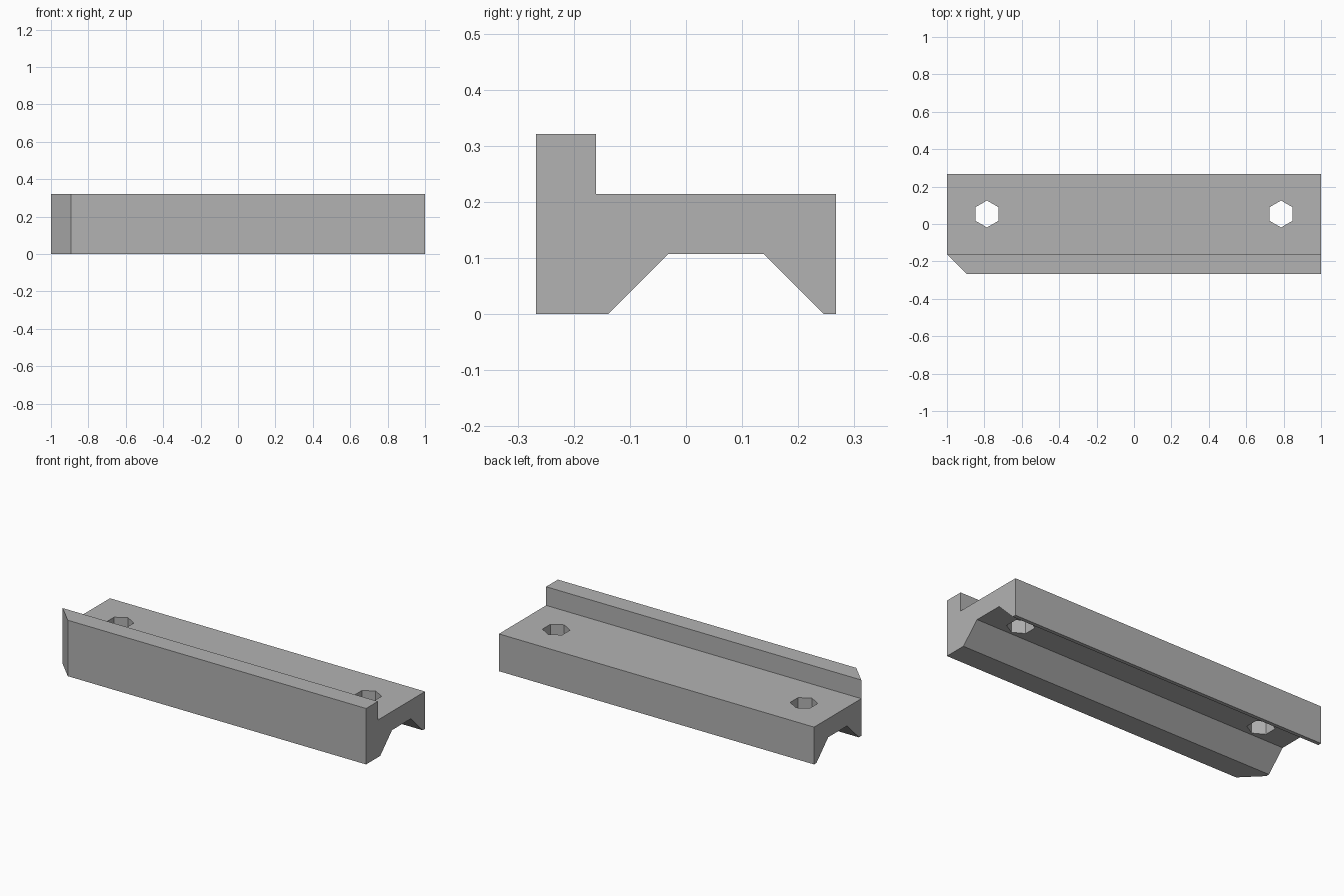
import bpy, bmesh, math
from mathutils import Vector

cube = bpy.data.objects.get("Cube")
if cube:
    bpy.data.objects.remove(cube, do_unlink=True)

U = 2 / 18.7          # module size shared by all features
HALF_Y = 2.5 * U

grey = bpy.data.materials.new("plain grey")
grey.use_nodes = True
colour = (0.448, 0.448, 0.448, 1)
grey.diffuse_color = colour
grey.node_tree.nodes["Principled BSDF"].inputs["Base Color"].default_value = colour


def make_object(name, bm):
    bmesh.ops.recalc_face_normals(bm, faces=bm.faces)
    mesh = bpy.data.meshes.new(name)
    bm.to_mesh(mesh)
    bm.free()
    mesh.materials.append(grey)
    obj = bpy.data.objects.new(name, mesh)
    bpy.context.collection.objects.link(obj)
    return obj


# Rail body: side profile (y, z) with front lip and trapezoid groove
lip, deck, roof = 3 * U, 2 * U, U
profile = [(-HALF_Y, 0), (-1.3 * U, 0), (-0.3 * U, roof), (1.3 * U, roof),
           (2.3 * U, 0), (HALF_Y, 0), (HALF_Y, deck), (-1.5 * U, deck),
           (-1.5 * U, lip), (-HALF_Y, lip)]
bm = bmesh.new()
end = bm.faces.new([bm.verts.new((-1, y, z)) for y, z in profile])
extruded = bmesh.ops.extrude_face_region(bm, geom=[end], use_keep_orig=True)
moved = [v for v in extruded["geom"] if isinstance(v, bmesh.types.BMVert)]
bmesh.ops.translate(bm, verts=moved, vec=(2, 0, 0))

# Full-height chamfer on the front right corner
cut = bmesh.ops.bisect_plane(
    bm, geom=bm.verts[:] + bm.edges[:] + bm.faces[:], dist=1e-5,
    plane_co=Vector((-1 + U, -HALF_Y, 0)), plane_no=Vector((-1, -1, 0)),
    clear_outer=True)
bmesh.ops.holes_fill(bm, edges=[e for e in bm.edges if e.is_boundary], sides=0)
rail = make_object("rail_body", bm)

# Hexagonal through holes, corners pointing along y
for side, name in ((-1, "right_hole_cutter"), (1, "left_hole_cutter")):
    bm = bmesh.new()
    bmesh.ops.create_cone(bm, cap_ends=True, segments=6, radius1=0.072,
                          radius2=0.072, depth=1)
    for v in bm.verts:      # even corner angles starting on the y axis
        angle = round((math.atan2(v.co.y, v.co.x) - math.pi / 2) / (math.pi / 3))
        angle = angle * math.pi / 3 + math.pi / 2
        v.co.x, v.co.y = 0.072 * math.cos(angle), 0.072 * math.sin(angle)
    bmesh.ops.translate(bm, verts=bm.verts, vec=(side * (1 - 2 * U), 0.5 * U, 0.2))
    cutter = make_object(name, bm)
    cutter.hide_render = True
    cutter.hide_set(True)
    cutter.display_type = 'WIRE'
    drill = rail.modifiers.new(name, 'BOOLEAN')
    drill.operation = 'DIFFERENCE'
    drill.solver = 'EXACT'
    drill.object = cutter
